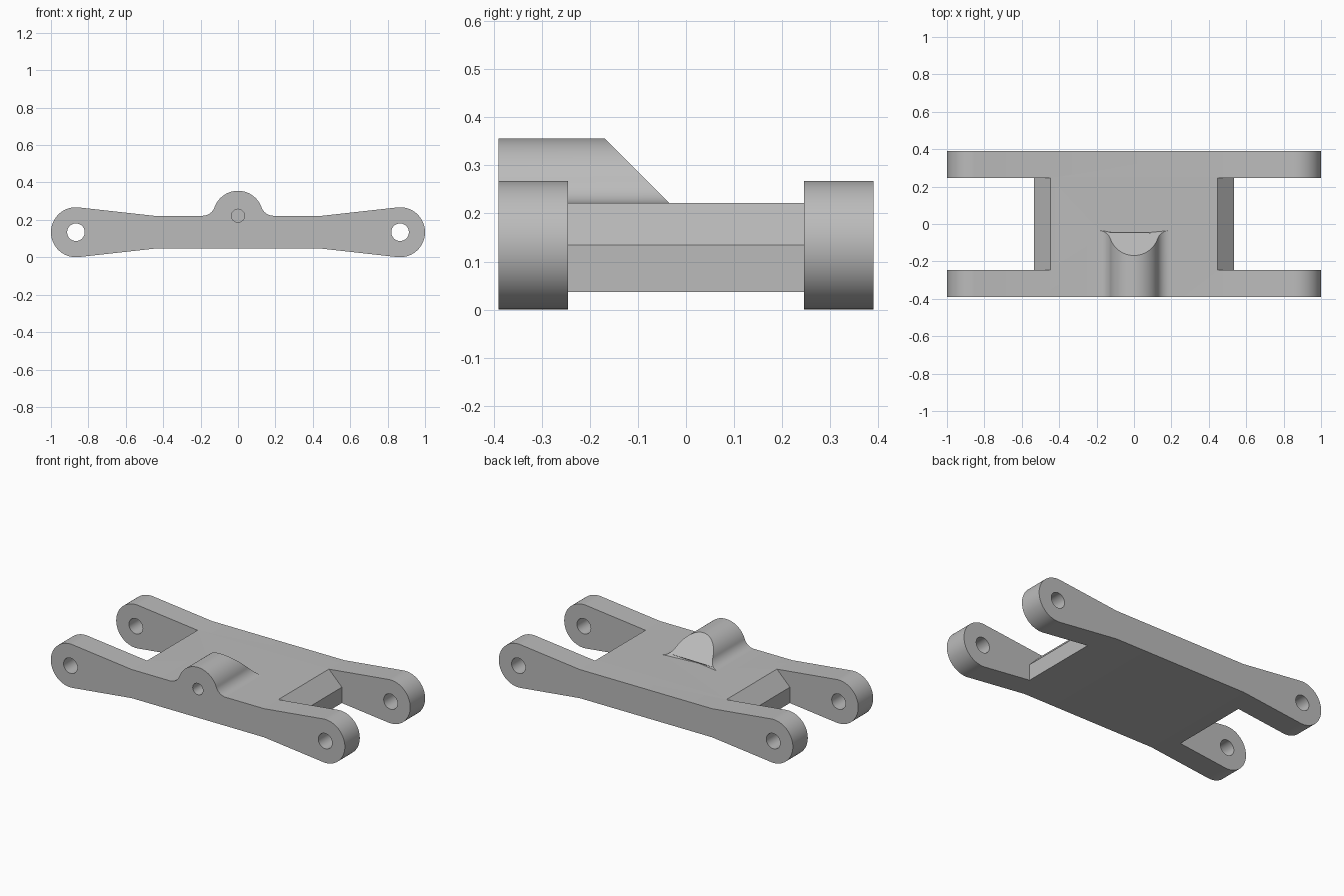
import bpy, bmesh
from math import sin, cos, atan2, acos, hypot, radians, pi

if "Cube" in bpy.data.objects:
    bpy.data.objects.remove(bpy.data.objects["Cube"])

grey = bpy.data.materials.new("plain grey")
grey.use_nodes = True
COLOUR = (0.5, 0.5, 0.5, 1)
grey.diffuse_color = COLOUR
grey.node_tree.nodes["Principled BSDF"].inputs["Base Color"].default_value = COLOUR

MID, R = 0.134, 0.1335        # height of the pivots, radius of the arm ends
PIVOT = 1 - R
HALF = 0.088                  # half thickness of the plate
TOP = MID + HALF
OUT, IN = 0.39, 0.245         # outer and inner faces of the arms


def arc(cx, cz, r, a, b, n):
    return [(cx + r * cos(a + (b - a) * i / n), cz + r * sin(a + (b - a) * i / n))
            for i in range(n + 1)]


def mirrored(half):
    return half + [(-x, z) for x, z in reversed(half)]


def prism(name, profile, front, back):
    """Extrude an x-z profile along y; back may be a function of height."""
    bm = bmesh.new()
    end = back if callable(back) else lambda z: back
    a = [bm.verts.new((x, front, z)) for x, z in profile]
    b = [bm.verts.new((x, end(z), z)) for x, z in profile]
    bm.faces.new(a)
    bm.faces.new(b[::-1])
    for i in range(len(a)):
        j = (i + 1) % len(a)
        bm.faces.new((a[j], a[i], b[i], b[j]))
    bmesh.ops.recalc_face_normals(bm, faces=bm.faces)
    mesh = bpy.data.meshes.new(name)
    bm.to_mesh(mesh)
    bm.free()
    mesh.materials.append(grey)
    obj = bpy.data.objects.new(name, mesh)
    bpy.context.collection.objects.link(obj)
    return obj


def combine(target, tool, operation):
    mod = target.modifiers.new(tool.name, "BOOLEAN")
    mod.operation, mod.object, mod.solver = operation, tool, "EXACT"
    tool.hide_render = True
    bpy.context.view_layer.objects.active = target
    bpy.ops.object.modifier_apply(modifier=mod.name)
    bpy.data.objects.remove(tool)


# Body: flat middle with tapered arms ending in round eyes
corner = 0.45
dx = corner - PIVOT
tangent = atan2(HALF, dx) - acos(R / hypot(dx, HALF))
body = prism("linkage_body", mirrored(
    [(corner, MID - HALF)] + arc(PIVOT, MID, R, -tangent, tangent, 48) + [(corner, TOP)]),
    -OUT, OUT)

# Front boss: rounded hump with filleted feet and a sloping back
foot = 0.19
fillet = (foot ** 2 - R ** 2) / (2 * R)
a = atan2(fillet, foot)
right_side = ([(foot, MID)] + arc(foot, TOP + fillet, fillet, 1.5 * pi, pi + a, 16)
              + arc(0, TOP, R, a, pi / 2, 24)[1:])
hump = mirrored(right_side[:-1] + [])
hump.insert(len(right_side) - 1, (0, TOP + R))
boss = prism("front_boss", hump, -OUT, lambda z: -0.035 - max(0, z - TOP))
combine(body, boss, "UNION")

# Slots between the arms, with a chamfered upper edge, and the pivot holes
for s in (1, -1):
    slot = [(0.535, -0.2), (0.535, MID), (0.535 - HALF, TOP),
            (0.535 - HALF, 0.5), (1.2, 0.5), (1.2, -0.2)]
    combine(body, prism("slot_cutter", [(s * x, z) for x, z in slot], -IN, IN), "DIFFERENCE")
    hole = arc(s * PIVOT, MID, 0.047, 0, 2 * pi, 40)[:-1]
    combine(body, prism("pivot_cutter", hole, -0.5, 0.5), "DIFFERENCE")

# Blind bore in the boss
bore = arc(0, TOP, 0.035, 0, 2 * pi, 32)[:-1]
combine(body, prism("bore_cutter", bore, -0.5, -0.19), "DIFFERENCE")

bpy.ops.object.select_all(action="DESELECT")
body.select_set(True)
bpy.context.view_layer.objects.active = body
bpy.ops.object.shade_smooth_by_angle(angle=radians(25))
